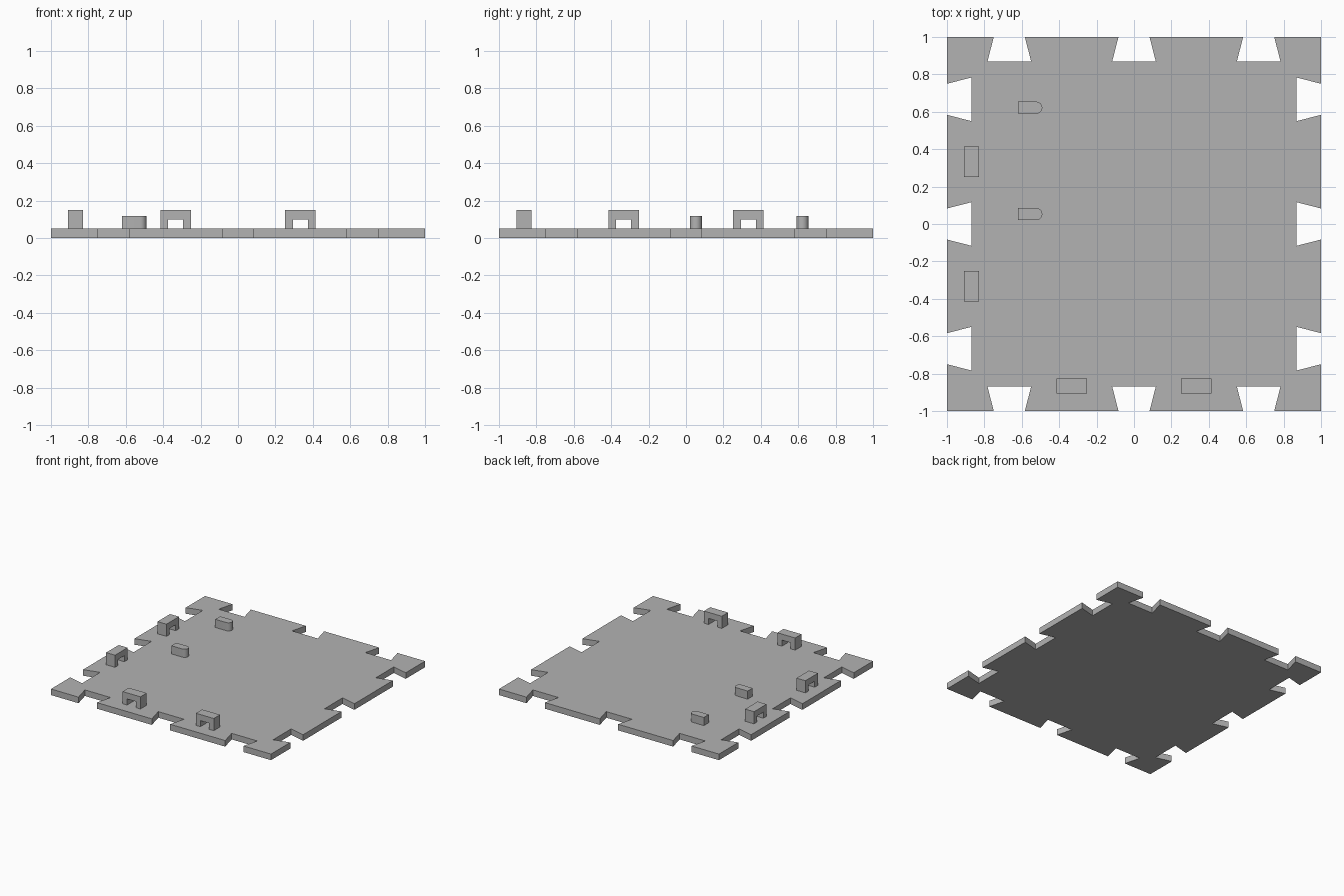
import bpy, bmesh, math
from mathutils import Matrix

cube = bpy.data.objects.get("Cube")
if cube:
    bpy.data.objects.remove(cube, do_unlink=True)

grey = bpy.data.materials.new("plain grey")
grey.use_nodes = True
colour = (0.45, 0.45, 0.45, 1)
grey.diffuse_color = colour
grey.node_tree.nodes["Principled BSDF"].inputs["Base Color"].default_value = colour

THICK = 0.05


def extrude_profile(name, points, height, matrix=Matrix()):
    """Extrude a flat outline along its local z, then place it."""
    bm = bmesh.new()
    face = bm.faces.new([bm.verts.new((x, y, 0)) for x, y in points])
    top = bmesh.ops.extrude_face_region(bm, geom=[face])["geom"]
    verts = [v for v in top if isinstance(v, bmesh.types.BMVert)]
    bmesh.ops.translate(bm, verts=verts, vec=(0, 0, height))
    bmesh.ops.transform(bm, matrix=matrix, verts=bm.verts)
    bmesh.ops.recalc_face_normals(bm, faces=bm.faces)
    mesh = bpy.data.meshes.new(name)
    bm.to_mesh(mesh)
    bm.free()
    mesh.materials.append(grey)
    obj = bpy.data.objects.new(name, mesh)
    bpy.context.collection.objects.link(obj)
    return obj


# Base plate: one edge with three dovetail notches, turned to all four sides
edge = [(-1, -1)]
for c in (-2 / 3, 0, 2 / 3):
    edge += [(c - 0.083, -1), (c - 0.117, -0.868),
             (c + 0.117, -0.868), (c + 0.083, -1)]
outline = []
for turn in range(4):
    for x, y in edge:
        for _ in range(turn):
            x, y = -y, x
        outline.append((x, y))
extrude_profile("base_plate", outline, THICK)

# Arched loops along the front and right-hand edges
W, IN, H, GAP, DEPTH = 0.081, 0.04, 0.1, 0.05, 0.081
arch = [(-W, 0), (-IN, 0), (-IN, GAP), (IN, GAP),
        (IN, 0), (W, 0), (W, H), (-W, H)]
stand = Matrix.Translation((0, DEPTH / 2, 0)) @ Matrix.Rotation(math.pi / 2, 4, "X")
for i, c in enumerate((-1 / 3, 1 / 3)):
    front = Matrix.Translation((c, -0.866, THICK)) @ stand
    side = Matrix.Translation((-0.868, c, THICK)) @ Matrix.Rotation(math.pi / 2, 4, "Z") @ stand
    extrude_profile(f"front_arch_{i + 1}", arch, DEPTH, front)
    extrude_profile(f"side_arch_{i + 1}", arch, DEPTH, side)

# Pegs with one rounded end
R = 0.032
peg = [(-0.62, R), (-0.62, -R)]
for k in range(13):
    a = -math.pi / 2 + math.pi * k / 12
    peg.append((-0.49 - R + R * math.cos(a), R * math.sin(a)))
for i, y in enumerate((0.053, 0.622)):
    obj = extrude_profile(f"peg_{i + 1}", peg, 0.067, Matrix.Translation((0, y, THICK)))
    bpy.ops.object.select_all(action="DESELECT")
    obj.select_set(True)
    bpy.context.view_layer.objects.active = obj
    bpy.ops.object.shade_smooth_by_angle(angle=math.radians(30))
